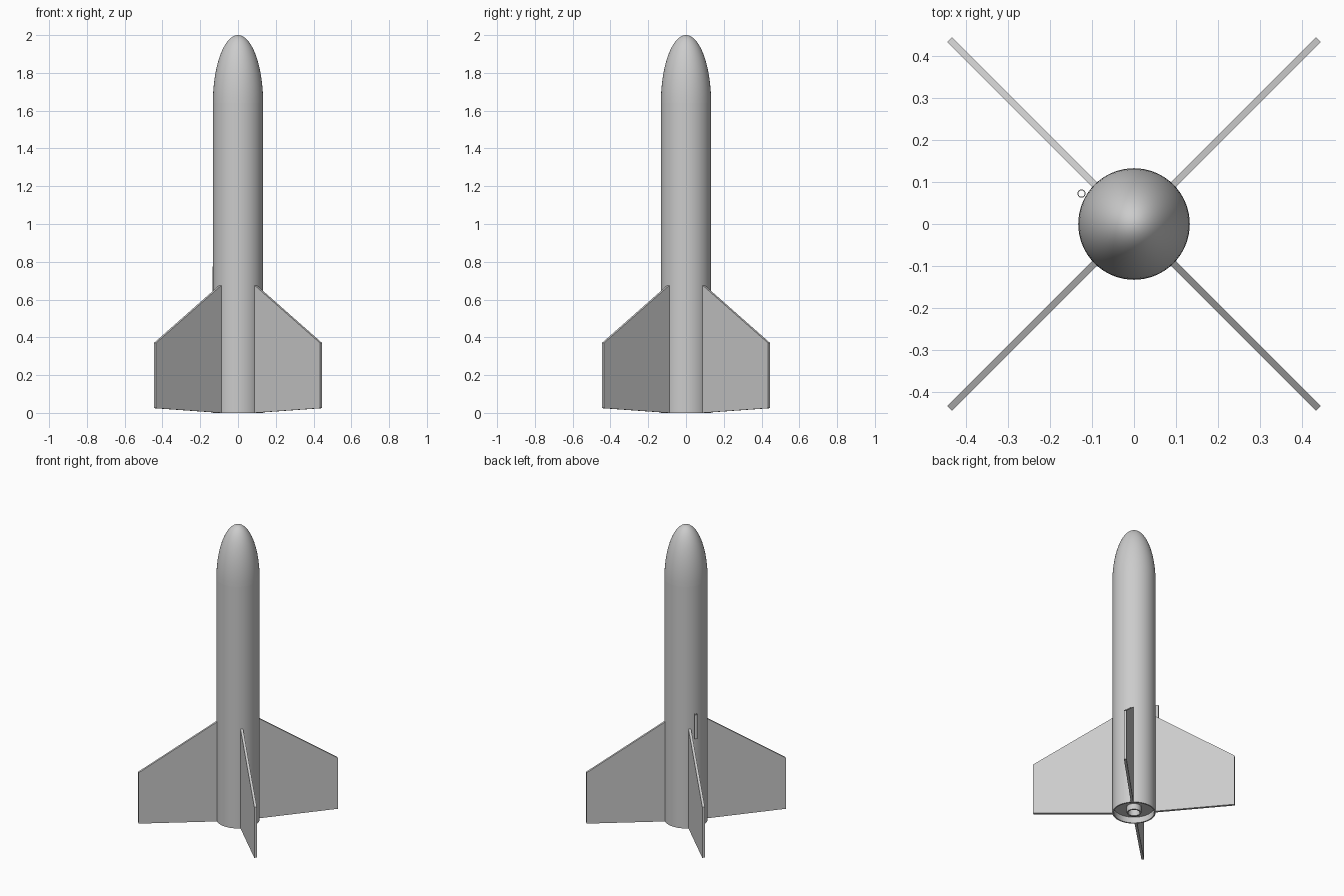
import bpy, bmesh, math
from mathutils import Matrix, Vector

if "Cube" in bpy.data.objects:
    bpy.data.objects.remove(bpy.data.objects["Cube"])

grey = bpy.data.materials.new("plain_grey")
grey.use_nodes = True
grey.diffuse_color = (0.6, 0.6, 0.6, 1)
grey.node_tree.nodes["Principled BSDF"].inputs["Base Color"].default_value = (0.6, 0.6, 0.6, 1)


def finish(name, bm, smooth):
    bmesh.ops.remove_doubles(bm, verts=bm.verts, dist=1e-5)
    bmesh.ops.recalc_face_normals(bm, faces=bm.faces)
    mesh = bpy.data.meshes.new(name)
    bm.to_mesh(mesh)
    bm.free()
    mesh.materials.append(grey)
    obj = bpy.data.objects.new(name, mesh)
    bpy.context.collection.objects.link(obj)
    if smooth:
        bpy.ops.object.select_all(action="DESELECT")
        obj.select_set(True)
        bpy.context.view_layer.objects.active = obj
        bpy.ops.object.shade_smooth_by_angle(angle=math.radians(30))
    return obj


def lathe(name, profile, steps, closed=False):
    """Spin a (radius, height) profile around the z axis."""
    bm = bmesh.new()
    verts = [bm.verts.new((r, 0, z)) for r, z in profile]
    edges = [bm.edges.new(pair) for pair in zip(verts, verts[1:])]
    if closed:
        edges.append(bm.edges.new((verts[-1], verts[0])))
    bmesh.ops.spin(bm, geom=verts + edges, cent=(0, 0, 0), axis=(0, 0, 1),
                   angle=math.tau, steps=steps)
    return finish(name, bm, True)


RADIUS = 0.133
SHOULDER = 1.64

# Body tube with a recessed tail
lathe("body_tube", [(0.045, 0.04), (0.124, 0.04), (0.124, 0), (RADIUS, 0),
                    (RADIUS, SHOULDER)], 64)

# Elliptical nose cone
arc = [i / 20 * math.pi / 2 for i in range(20)]
nose = [(RADIUS * math.cos(a), SHOULDER + (2 - SHOULDER) * math.sin(a)) for a in arc]
lathe("nose_cone", nose + [(0, 2)], 64)

# Motor tube, closed deep inside
lathe("motor_tube", [(0.045, 0.04), (0.045, 0), (0.036, 0), (0.036, 0.3), (0, 0.3)], 48)

# Four swept fins on the diagonals
FIN = [(0.128, 0), (0.622, 0.025), (0.622, 0.37), (0.128, 0.678)]
THICK = 0.016
for i, name in enumerate(["back_left", "back_right", "front_right", "front_left"]):
    bm = bmesh.new()
    face = bm.faces.new([bm.verts.new((r, -THICK / 2, z)) for r, z in FIN])
    side = bmesh.ops.extrude_face_region(bm, geom=[face], use_keep_orig=True)
    moved = [g for g in side["geom"] if isinstance(g, bmesh.types.BMVert)]
    bmesh.ops.translate(bm, verts=moved, vec=(0, THICK, 0))
    bm.transform(Matrix.Rotation(math.radians(45 + 90 * i), 4, "Z"))
    finish(name + "_fin", bm, False)

# Small hollow launch guide on the side of the body
guide = lathe("launch_guide", [(0.0075, 0), (0.0098, 0), (0.0098, 0.165), (0.0075, 0.165)],
              24, closed=True)
guide.location = Vector((-0.1252, 0.0725, 0.61))
